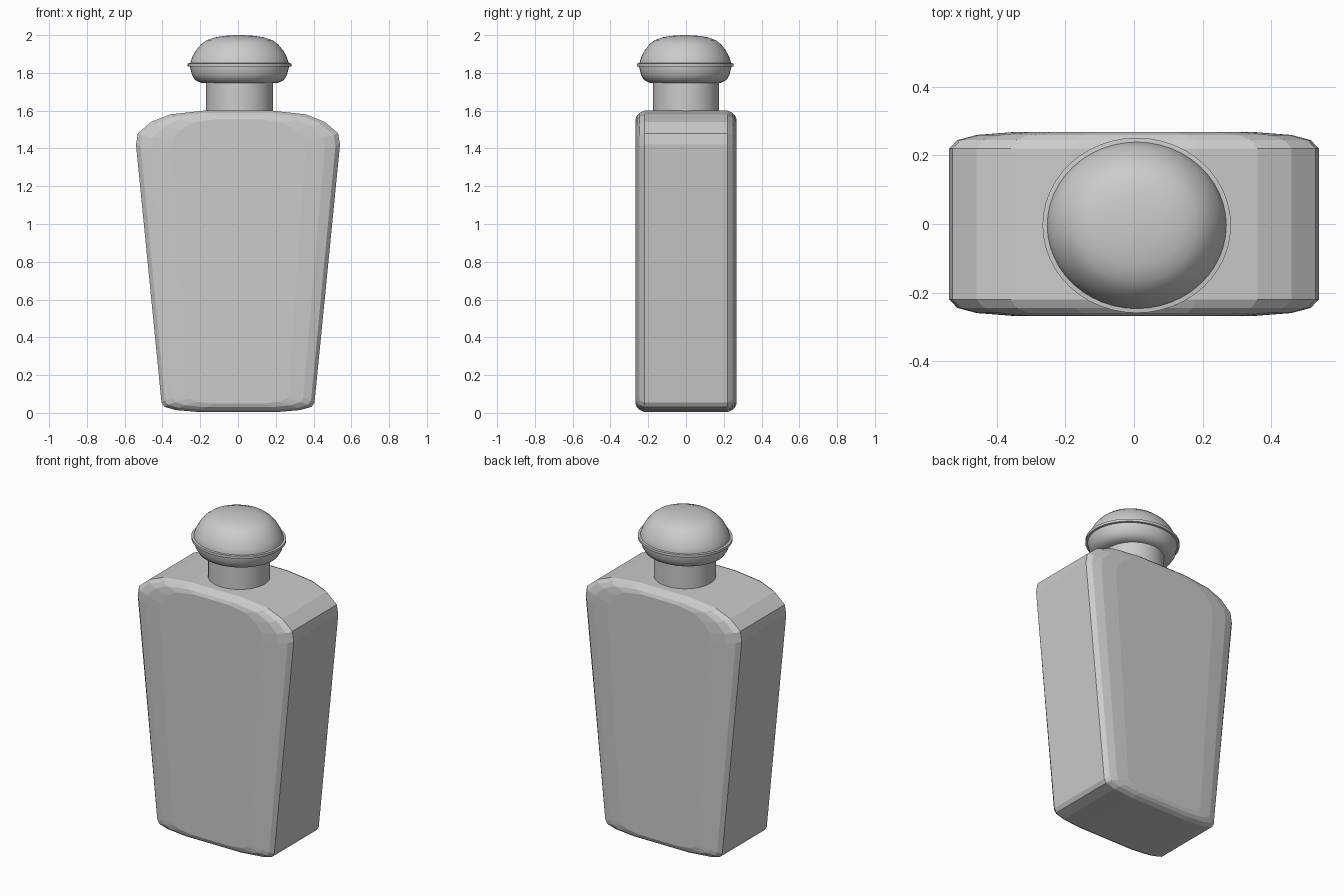
import bpy, bmesh, math

if "Cube" in bpy.data.objects:
    bpy.data.objects.remove(bpy.data.objects["Cube"])

grey = bpy.data.materials.new("light grey")
grey.diffuse_color = (0.6, 0.6, 0.6, 1)
grey.use_nodes = True
grey.node_tree.nodes["Principled BSDF"].inputs["Base Color"].default_value = grey.diffuse_color


def finish(name, bm, smooth_angle=None):
    bmesh.ops.recalc_face_normals(bm, faces=bm.faces)
    me = bpy.data.meshes.new(name)
    bm.to_mesh(me)
    bm.free()
    me.materials.append(grey)
    ob = bpy.data.objects.new(name, me)
    bpy.context.collection.objects.link(ob)
    if smooth_angle:
        bpy.context.view_layer.objects.active = ob
        ob.select_set(True)
        bpy.ops.object.shade_smooth_by_angle(angle=math.radians(smooth_angle))
        ob.select_set(False)
    return ob


def loft(bm, rings):
    """Bridge equal-length rings of points and cap both ends."""
    loops = [[bm.verts.new(p) for p in ring] for ring in rings]
    n = len(loops[0])
    for a, b in zip(loops, loops[1:]):
        for i in range(n):
            j = (i + 1) % n
            bm.faces.new((a[i], a[j], b[j], b[i]))
    bm.faces.new(loops[0])
    bm.faces.new(loops[-1])


# Bottle body: tapered outline, inset in steps towards the front and back
half = [(0.2, 0.004), (0.33, 0.015), (0.39, 0.032), (0.405, 0.055),
        (0.54, 1.42), (0.53, 1.48), (0.46, 1.54), (0.36, 1.58), (0.18, 1.60)]
outline = half + [(-x, z) for x, z in reversed(half)]
steps = [(0.22, 1.0, 0.0), (0.245, 0.955, 0.012),
         (0.26, 0.85, 0.026), (0.268, 0.66, 0.045)]


def section(y, sx, inset):
    return [(x * sx, y, 0.8 + (z - 0.8) * (1 - inset / 0.8)) for x, z in outline]


rings = [section(-y, s, d) for y, s, d in reversed(steps)]
rings += [section(y, s, d) for y, s, d in steps]
body = bmesh.new()
loft(body, rings)
finish("bottle_body", body)


def lathe(name, profile, cx, cy, squash, segments=48):
    """Closed elliptical lathe around a vertical axis."""
    bm = bmesh.new()
    loft(bm, [[(cx + r * math.cos(math.tau * i / segments),
                cy + r * squash * math.sin(math.tau * i / segments), z)
               for i in range(segments)] for r, z in profile])
    return finish(name, bm, 35)


# Neck, stopper and the thin rim around it
lathe("neck", [(0.177, 1.58), (0.177, 1.76)], 0.008, 0, 0.985)
lathe("stopper", [(0.17, 1.745), (0.205, 1.748), (0.235, 1.762), (0.252, 1.79),
                  (0.262, 1.83), (0.262, 1.85), (0.25, 1.885), (0.23, 1.92),
                  (0.205, 1.95), (0.175, 1.973), (0.13, 1.988), (0.08, 1.996),
                  (0.02, 2.0)], 0.008, -0.004, 0.93)
lathe("stopper_rim", [(0.25, 1.832), (0.275, 1.834), (0.275, 1.85), (0.25, 1.853)],
      0.008, -0.004, 0.93)
